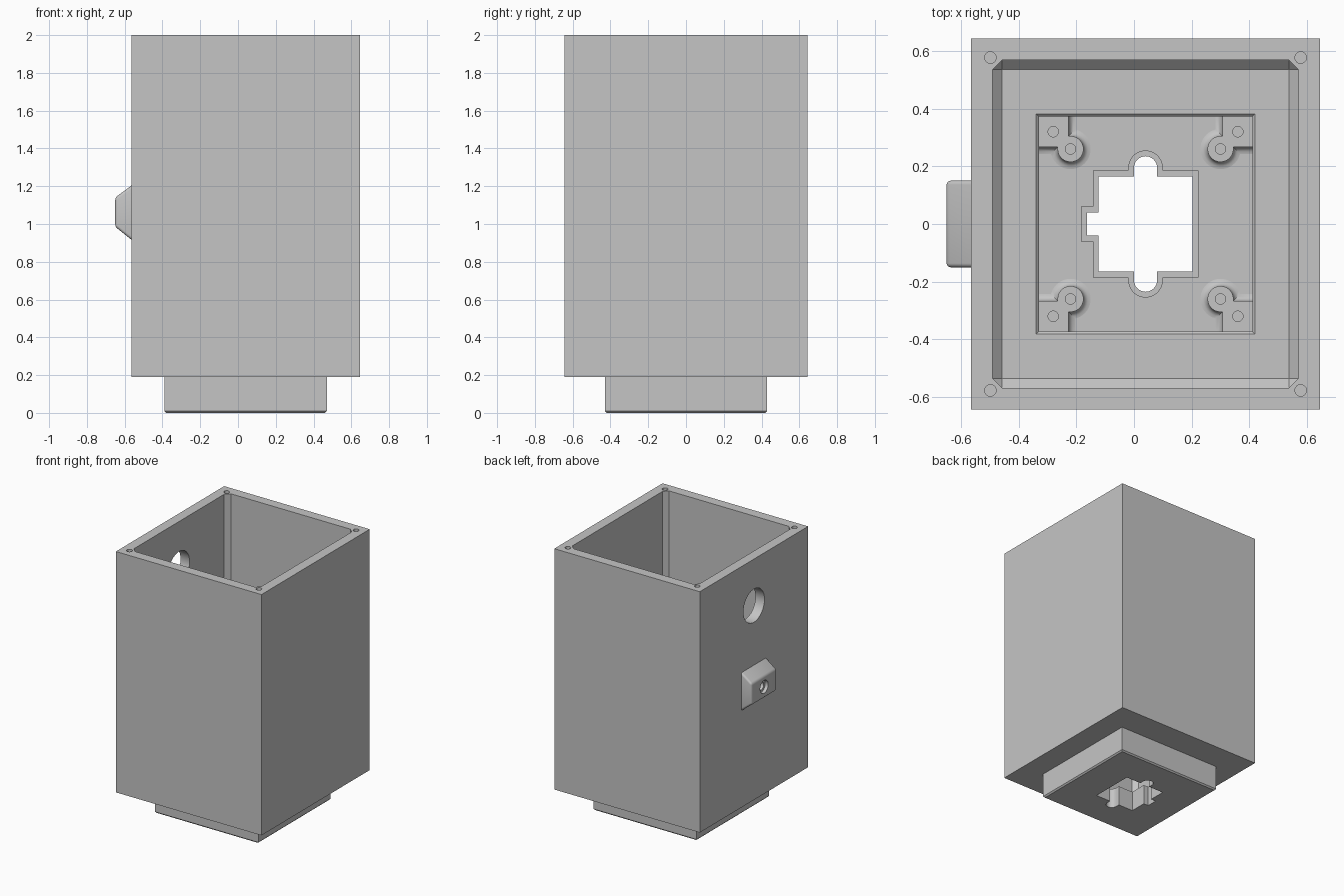
import bpy, bmesh, math
from mathutils import Matrix, Vector

if "Cube" in bpy.data.objects:
    bpy.data.objects.remove(bpy.data.objects["Cube"], do_unlink=True)

CX = 0.04            # axis of the housing
FLOOR = 0.26         # cavity floor
PLUG_FLOOR = 0.08    # floor inside the plug
SIGNS = [(sx, sy) for sx in (-1, 1) for sy in (-1, 1)]

grey = bpy.data.materials.new("plain_grey")
grey.use_nodes = True
grey.diffuse_color = (0.56, 0.56, 0.56, 1)
grey.node_tree.nodes["Principled BSDF"].inputs["Base Color"].default_value = grey.diffuse_color


def finish(name, bm):
    bmesh.ops.recalc_face_normals(bm, faces=bm.faces)
    mesh = bpy.data.meshes.new(name)
    bm.to_mesh(mesh)
    bm.free()
    mesh.materials.append(grey)
    obj = bpy.data.objects.new(name, mesh)
    bpy.context.collection.objects.link(obj)
    return obj


def loft(name, sections):
    """Closed solid through sections of (outline, z) with equal point counts."""
    bm = bmesh.new()
    rings = [[bm.verts.new((x, y, z)) for x, y in pts] for pts, z in sections]
    for low, high in zip(rings, rings[1:]):
        for i in range(len(low)):
            j = (i + 1) % len(low)
            bm.faces.new((low[i], low[j], high[j], high[i]))
    bm.faces.new(rings[0][::-1])
    bm.faces.new(rings[-1])
    return finish(name, bm)


def hull(name, points):
    bm = bmesh.new()
    for p in points:
        bm.verts.new(p)
    bmesh.ops.convex_hull(bm, input=bm.verts)
    bmesh.ops.dissolve_limit(bm, angle_limit=0.01, verts=bm.verts, edges=bm.edges)
    return finish(name, bm)


def rect(hx, hy):
    return [(CX - hx, -hy), (CX + hx, -hy), (CX + hx, hy), (CX - hx, hy)]


def rod(name, radius, start, end):
    start, end = Vector(start), Vector(end)
    axis = end - start
    bm = bmesh.new()
    turn = axis.to_track_quat('Z', 'Y').to_matrix().to_4x4()
    bmesh.ops.create_cone(bm, cap_ends=True, segments=32, radius1=radius, radius2=radius,
                          depth=axis.length, matrix=Matrix.Translation((start + end) / 2) @ turn)
    return finish(name, bm)


def apply_modifiers(obj):
    deps = bpy.context.evaluated_depsgraph_get()
    mesh = bpy.data.meshes.new_from_object(obj.evaluated_get(deps))
    obj.modifiers.clear()
    obj.data = mesh


def cut(obj, *cutters):
    for cutter in cutters:
        mod = obj.modifiers.new("cut", 'BOOLEAN')
        mod.operation, mod.solver, mod.object = 'DIFFERENCE', 'EXACT', cutter
    apply_modifiers(obj)


# Housing and its cavity, with chamfered corners and floor edge
body = loft("housing", [(rect(0.605, 0.643), 0.19), (rect(0.605, 0.643), 2)])
hx, hy, ch = 0.53, 0.568, 0.033
octagon = [p for sx, sy in SIGNS for p in
           ((CX + sx * hx, sy * (hy - ch)), (CX + sx * (hx - ch), sy * hy))]
cavity = hull("cavity_cutter",
              [(x, y, FLOOR) for x, y in rect(hx - ch, hy - ch)]
              + [(x, y, z) for x, y in octagon for z in (FLOOR + ch, 2.1)])

# Plug under the housing, hollowed by a pocket with a chamfered mouth
plug = loft("base_plug", [(rect(0.42, 0.42), 0), (rect(0.43, 0.43), 0.01),
                          (rect(0.43, 0.43), 0.19)])
pocket = loft("pocket_cutter", [(rect(0.37, 0.372), PLUG_FLOOR), (rect(0.37, 0.372), FLOOR - 0.01),
                                (rect(0.39, 0.392), FLOOR + 0.01)])


# Keyed opening through the plug, with a raised collar
def opening_outline(o):
    hx, hy, r, k = 0.163 + o, 0.165 + o, 0.04 + o, 0.04 + o

    def arc(start, y):
        return [(r * math.cos(start + math.pi * i / 16), y + r * math.sin(start + math.pi * i / 16))
                for i in range(17)]
    pts = [(-hx, -hy), (-r, -hy), *arc(math.pi, -0.195), (r, -hy), (hx, -hy),
           (hx, hy), (r, hy), *arc(0, 0.195), (-r, hy), (-hx, hy),
           (-hx, k), (-hx - 0.04, k), (-hx - 0.04, -k), (-hx, -k)]
    return [(CX + x, y) for x, y in pts]


opening = loft("opening_cutter", [(opening_outline(0), -0.1), (opening_outline(0), 0.4)])
collar = loft("opening_collar", [(opening_outline(0.02), PLUG_FLOOR - 0.02),
                                 (opening_outline(0.02), 0.15)])


# Screw bosses in the pocket corners, flared at the foot
def boss_outline(sx, sy, o):
    r, e, c = 0.045 + o, 0.267 - o, 0.26
    a0 = math.acos((e - c) / r)
    a1 = math.pi / 2 - a0 + 2 * math.pi
    arc = [a0 + (a1 - a0) * i / 24 for i in range(25)]
    pts = [(0.38, 0.38), (e, 0.38)]
    pts += [(c + r * math.cos(a), c + r * math.sin(a)) for a in arc]
    pts += [(0.38, e)]
    return [(CX + sx * x, sy * y) for x, y in pts]


bosses, rim_holes, helpers = [], [], [cavity, pocket, opening]
for sx, sy in SIGNS:
    flare = [(boss_outline(sx, sy, 0.025 * (1 - math.sin(t))), PLUG_FLOOR + 0.025 * (1 - math.cos(t)))
             for t in (math.pi / 8 * i for i in range(5))]
    boss = loft("screw_boss", [*flare, (boss_outline(sx, sy, 0), 0.14)])
    holes = [rod("boss_hole_cutter", 0.018, (CX + sx * d, sy * d, 0.1), (CX + sx * d, sy * d, 0.3))
             for d in (0.26, 0.32)]
    cut(boss, *holes)
    bosses.append(boss)
    x, y = CX + sx * 0.538, sy * 0.577
    rim_holes.append(rod("rim_hole_cutter", 0.02, (x, y, 1.8), (x, y, 2.1)))
    helpers += holes

# Side lug with a bevelled outline and a stepped bore
lug = hull("side_lug", [(-0.562, y, z) for y in (-0.15, 0.15) for z in (0.915, 1.205)]
           + [(-0.65, y, z) for y in (-0.15, 0.15) for z in (0.985, 1.14)])
bm = bmesh.new()
bm.from_mesh(lug.data)
edges = [e for e in bm.edges if any(v.co.x < -0.6 for v in e.verts)]
bmesh.ops.bevel(bm, geom=edges, offset=0.014, segments=4, profile=0.5, affect='EDGES')
bm.to_mesh(lug.data)
bm.free()
LZ = 1.0625
bore = rod("bore_cutter", 0.03, (-0.7, 0, LZ), (-0.4, 0, LZ))
counterbore = rod("counterbore_cutter", 0.048, (-0.7, 0, LZ), (-0.625, 0, LZ))
port = rod("port_cutter", 0.125, (-0.7, 0, 1.65), (-0.4, 0, 1.65))
helpers += rim_holes + [bore, counterbore, port]

# Cut everything out
cut(body, cavity, pocket, port, bore, *rim_holes)
cut(plug, pocket, opening)
cut(collar, opening)
cut(lug, counterbore, bore)
for h in helpers:
    bpy.data.objects.remove(h, do_unlink=True)

# Smooth the round surfaces and keep edges sharp
bpy.ops.object.select_all(action='DESELECT')
for obj in [body, plug, collar, lug, *bosses]:
    obj.select_set(True)
bpy.context.view_layer.objects.active = body
bpy.ops.object.shade_smooth_by_angle(angle=math.radians(30))
